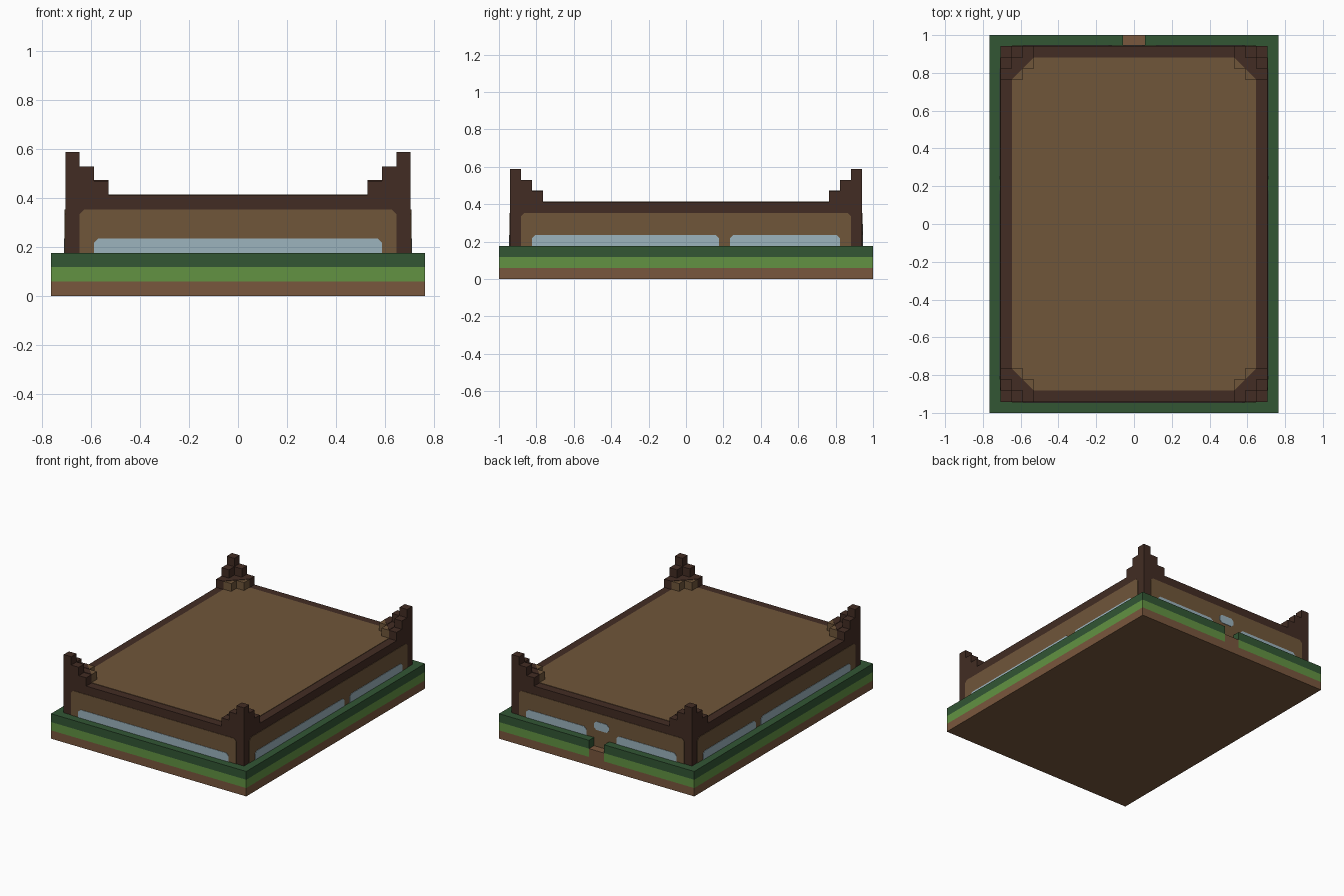
import bpy
import bmesh
from mathutils import Vector

cube = bpy.data.objects.get("Cube")
if cube:
    bpy.data.objects.remove(cube)

U = 2 / 34          # one block
HX, HY = 13, 17     # half size of the plot in blocks
WX, WY = 12, 16     # half size of the building in blocks
T = 0.05            # plate thickness in blocks


def material(name, rgb):
    lin = [((c / 255 + 0.055) / 1.055) ** 2.4 for c in rgb] + [1]
    m = bpy.data.materials.new(name)
    m.use_nodes = True
    m.diffuse_color = lin
    m.node_tree.nodes["Principled BSDF"].inputs["Base Color"].default_value = lin
    return m


SOIL = material("soil_brown", (121, 87, 61))
WOOD = material("wood_brown", (112, 86, 58))
DARK = material("dark_timber", (66, 44, 35))
GRASS = material("grass_green", (98, 146, 66))
HEDGE = material("hedge_green", (50, 86, 52))
GLASS = material("window_blue", (156, 180, 190))


def prism(name, pts, lo, hi, mat, axis="z", mirror=False):
    """Extrude a flat outline, in blocks, from lo to hi along an axis."""
    place = {"x": lambda a, b, h: (h, a, b),
             "y": lambda a, b, h: (a, h, b),
             "z": lambda a, b, h: (a, b, h)}[axis]
    bm = bmesh.new()
    low = [bm.verts.new(Vector(place(a, b, lo)) * U) for a, b in pts]
    top = [bm.verts.new(Vector(place(a, b, hi)) * U) for a, b in pts]
    bm.faces.new(low)
    bm.faces.new(top)
    for i in range(len(pts)):
        j = (i + 1) % len(pts)
        bm.faces.new((low[i], low[j], top[j], top[i]))
    bmesh.ops.recalc_face_normals(bm, faces=bm.faces)
    mesh = bpy.data.meshes.new(name)
    bm.to_mesh(mesh)
    bm.free()
    mesh.materials.append(mat)
    ob = bpy.data.objects.new(name, mesh)
    bpy.context.collection.objects.link(ob)
    if mirror:
        mod = ob.modifiers.new("mirror", "MIRROR")
        mod.use_axis = (True, True, False)
        mod.use_mirror_merge = False
    return ob


def rect(a0, a1, b0, b1):
    return [(a0, b0), (a1, b0), (a1, b1), (a0, b1)]


def soft(a0, a1, b0, b1, r=0.3, bottom=False):
    """Rectangle with cut top corners, and bottom corners if asked."""
    upper = [(a1, b1 - r), (a1 - r, b1), (a0 + r, b1), (a0, b1 - r)]
    if bottom:
        return [(a0, b0 + r), (a0 + r, b0), (a1 - r, b0), (a1, b0 + r)] + upper
    return [(a0, b0), (a1, b0)] + upper


# Layered plot with a gate gap at the back
prism("soil_base", rect(-HX, HX, -HY, HY), 0, 1, SOIL)
gapped = [(-HX, -HY), (HX, -HY), (HX, HY), (1, HY), (1, WY),
          (-1, WY), (-1, HY), (-HX, HY)]
prism("grass_layer", gapped, 1, 2, GRASS)
prism("hedge_layer", gapped, 2, 3, HEDGE)
prism("gate_step", rect(-1, 1, WY, HY), 1, 2, SOIL)
prism("door_foot", rect(-1, 1, 2, 3), WY, WY + T, WOOD, "y")

# Building body and roof
prism("timber_frame", rect(-WX, WX, -WY, WY), 3, 7, DARK)
prism("roof_deck", rect(1 - WX, WX - 1, 1 - WY, WY - 1), 7, 7 + T, WOOD)

# Wall panels and windows on each side
long_windows = [(-14, 3), (4, 14)]
walls = {"front": ("y", -1, WY, WX, [(-10, 10)]),
         "back": ("y", 1, WY, WX, [(-10, -2), (2, 10)]),
         "left": ("x", 1, WX, WY, long_windows),
         "right": ("x", -1, WX, WY, long_windows)}
for side, (axis, sign, depth, half, windows) in walls.items():
    prism(side + "_wall_panel", soft(1 - half, half - 1, 3, 6),
          sign * depth, sign * (depth + T), WOOD, axis)
    for n, (a, b) in enumerate(windows):
        prism(f"{side}_window_{n + 1}", soft(a, b, 3, 4),
              sign * (depth + T), sign * (depth + 2 * T), GLASS, axis)
prism("door_window", soft(-1, 1, 4, 5, bottom=True),
      WY + T, WY + 2 * T, GLASS, "y")

# Stepped corner towers: (i, j) counts blocks inward from the corner
steps = {(0, 0): 10, (1, 0): 9, (0, 1): 9, (1, 1): 8,
         (2, 0): 8, (0, 2): 8, (2, 1): 8, (1, 2): 8}
for (i, j), top in steps.items():
    inner = i + j == 3
    x, y = WX - i, WY - j
    prism(f"corner_step_{i}_{j}", rect(x - 1, x, y - 1, y), 7, top,
          WOOD if inner else DARK, mirror=True)
    if inner:
        prism(f"corner_step_trim_{i}_{j}", [(x, y), (x - 1, y), (x, y - 1)],
              top, top + T, DARK, mirror=True)
